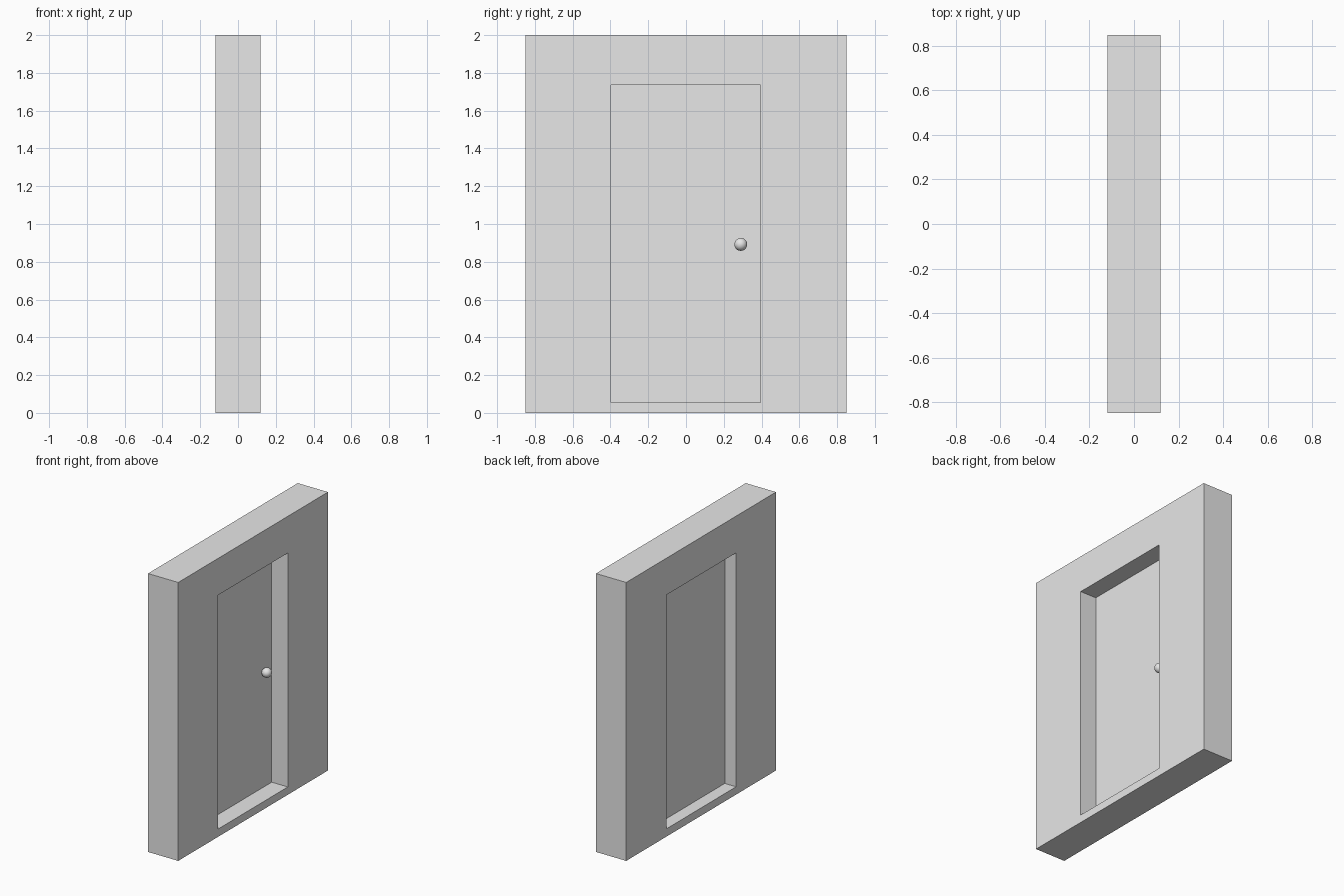
import bpy
import bmesh
import math

cube = bpy.data.objects.get("Cube")
if cube:
    bpy.data.objects.remove(cube, do_unlink=True)

# Single plain grey
GREY = (0.8, 0.8, 0.8, 1.0)
grey = bpy.data.materials.new("plain_grey")
grey.use_nodes = True
grey.diffuse_color = GREY
grey.node_tree.nodes["Principled BSDF"].inputs["Base Color"].default_value = GREY

# Main sizes
HALF_X, HALF_Y, HEIGHT = 0.12, 0.85, 2.0
Y0, Y1, Z0, Z1 = -0.397, 0.394, 0.056, 1.736
DOOR_BACK, DOOR_FRONT = -0.03, -0.008
KNOB_Y, KNOB_Z, KNOB_R = 0.29, 0.892, 0.034


def finish(name, bm):
    mesh = bpy.data.meshes.new(name)
    bmesh.ops.recalc_face_normals(bm, faces=bm.faces)
    bm.to_mesh(mesh)
    bm.free()
    mesh.materials.append(grey)
    obj = bpy.data.objects.new(name, mesh)
    bpy.context.collection.objects.link(obj)
    return obj


def rectangle(bm, x, y0, y1, z0, z1):
    corners = ((y0, z0), (y1, z0), (y1, z1), (y0, z1))
    return [bm.verts.new((x, y, z)) for y, z in corners]


# Wall: a rectangular ring of section loops around the doorway
bm = bmesh.new()
loops = [
    rectangle(bm, -HALF_X, -HALF_Y, HALF_Y, 0, HEIGHT),
    rectangle(bm, HALF_X, -HALF_Y, HALF_Y, 0, HEIGHT),
    rectangle(bm, HALF_X, Y0, Y1, Z0, Z1),
    rectangle(bm, -HALF_X, Y0, Y1, Z0, Z1),
]
for a, b in zip(loops, loops[1:] + loops[:1]):
    for i in range(4):
        j = (i + 1) % 4
        bm.faces.new((a[i], a[j], b[j], b[i]))
finish("wall", bm)

# Door panel filling the doorway
bm = bmesh.new()
back = rectangle(bm, DOOR_BACK, Y0, Y1, Z0, Z1)
front = rectangle(bm, DOOR_FRONT, Y0, Y1, Z0, Z1)
bm.faces.new(back)
bm.faces.new(front)
for i in range(4):
    j = (i + 1) % 4
    bm.faces.new((back[i], back[j], front[j], front[i]))
finish("door", bm)

# Round knob on one side of the door
knob_x = DOOR_FRONT + KNOB_R
bpy.ops.mesh.primitive_uv_sphere_add(
    segments=32, ring_count=16, radius=KNOB_R, location=(knob_x, KNOB_Y, KNOB_Z))
knob = bpy.context.object
knob.name = "door_knob"

# Short stem joining knob and door
bpy.ops.mesh.primitive_cylinder_add(
    vertices=24, radius=0.012, depth=KNOB_R,
    location=(DOOR_FRONT + KNOB_R / 2 - 0.005, KNOB_Y, KNOB_Z),
    rotation=(0, math.pi / 2, 0))
stem = bpy.context.object
stem.name = "knob_stem"

for obj in (knob, stem):
    obj.data.materials.append(grey)
    bpy.ops.object.select_all(action="DESELECT")
    obj.select_set(True)
    bpy.context.view_layer.objects.active = obj
    bpy.ops.object.shade_smooth_by_angle()
